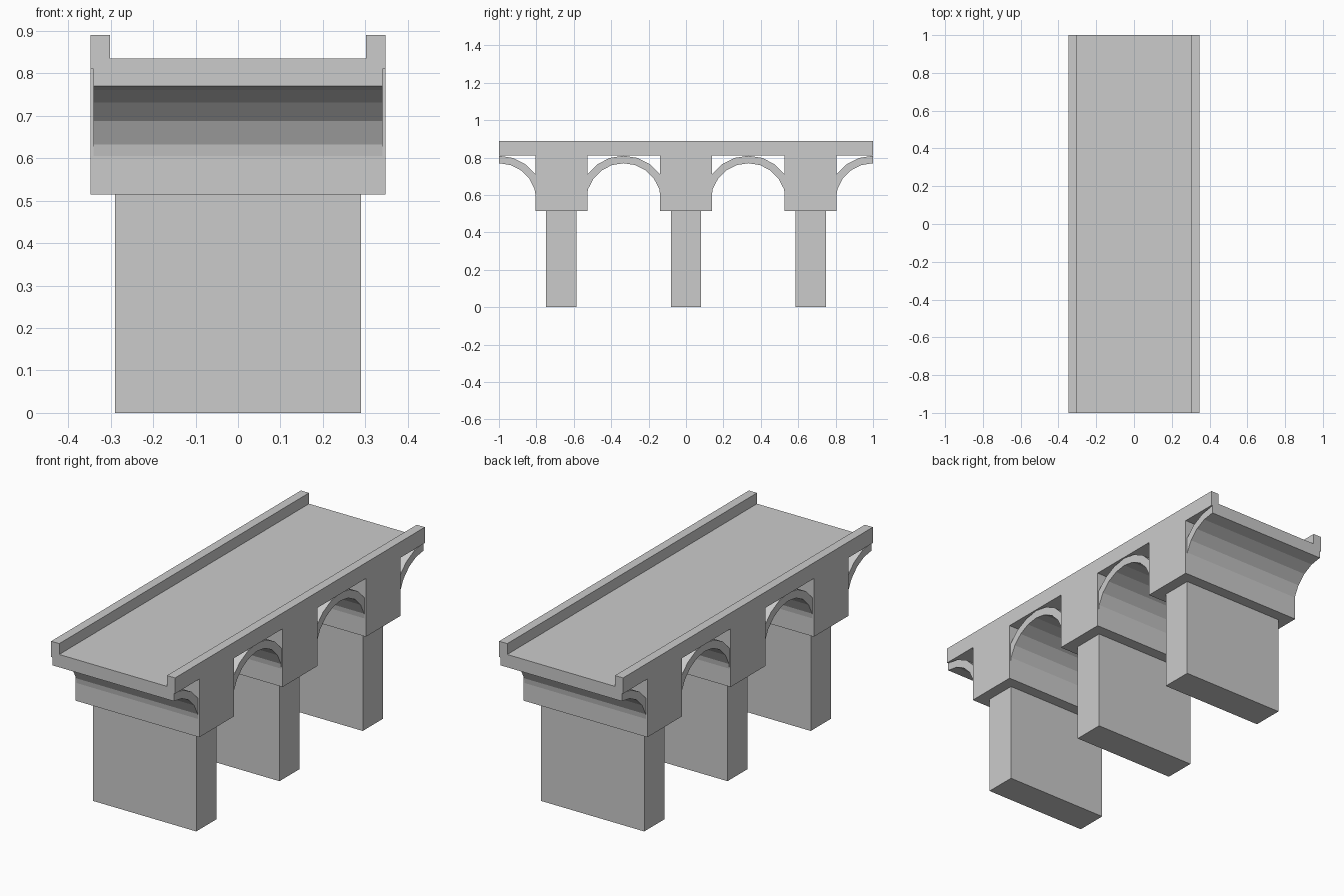
import bpy, bmesh
from math import sin, cos, pi

if "Cube" in bpy.data.objects:
    bpy.data.objects.remove(bpy.data.objects["Cube"])

BAY = 2 / 3            # pier spacing
PIERS = (-BAY, 0, BAY)


def extrude_x(name, profile, half):
    """Extrude a closed (y, z) profile symmetrically along x."""
    bm = bmesh.new()
    face = bm.faces.new([bm.verts.new((-half, y, z)) for y, z in profile])
    res = bmesh.ops.extrude_face_region(bm, geom=[face])
    moved = [g for g in res["geom"] if isinstance(g, bmesh.types.BMVert)]
    bmesh.ops.translate(bm, vec=(2 * half, 0, 0), verts=moved)
    bmesh.ops.recalc_face_normals(bm, faces=bm.faces)
    mesh = bpy.data.meshes.new(name)
    bm.to_mesh(mesh)
    bm.free()
    obj = bpy.data.objects.new(name, mesh)
    bpy.context.collection.objects.link(obj)
    return obj


def rect(y0, y1, z0, z1):
    return [(y0, z0), (y1, z0), (y1, z1), (y0, z1)]


# Deck with pier heads as one comb-shaped profile
comb = [(-1, 0.89), (-1, 0.81)]
for c in PIERS:
    a, b = c - 0.139, c + 0.139
    comb += [(a, 0.81), (a, 0.515), (b, 0.515), (b, 0.81)]
comb += [(1, 0.81), (1, 0.89)]
deck = extrude_x("deck", comb, 0.3475)

# Roadway trough cut between the parapets
cutter = extrude_x("roadway_cutter", rect(-1.1, 1.1, 0.835, 1.0), 0.302)
cutter.hide_render = True
mod = deck.modifiers.new("roadway", "BOOLEAN")
mod.operation, mod.solver, mod.object = "DIFFERENCE", "EXACT", cutter
bpy.context.view_layer.objects.active = deck
bpy.ops.object.modifier_apply(modifier=mod.name)
bpy.data.objects.remove(cutter)

# Piers
for c in PIERS:
    extrude_x("pier", rect(c - 0.081, c + 0.081, 0, 0.515), 0.2895)

# Faceted arch rings: half arches at both ends, full arches between piers
STEPS = 10
for c, first, last in ((-1, 0, 5), (-BAY / 2, 0, 10), (BAY / 2, 0, 10), (1, 5, 10)):
    angles = [pi * i / STEPS for i in range(first, last + 1)]
    outer = [(c + 0.24 * cos(t), 0.57 + 0.24 * sin(t)) for t in angles]
    inner = [(c + 0.20 * cos(t), 0.57 + 0.20 * sin(t)) for t in reversed(angles)]
    extrude_x("arch", outer + inner, 0.341)
